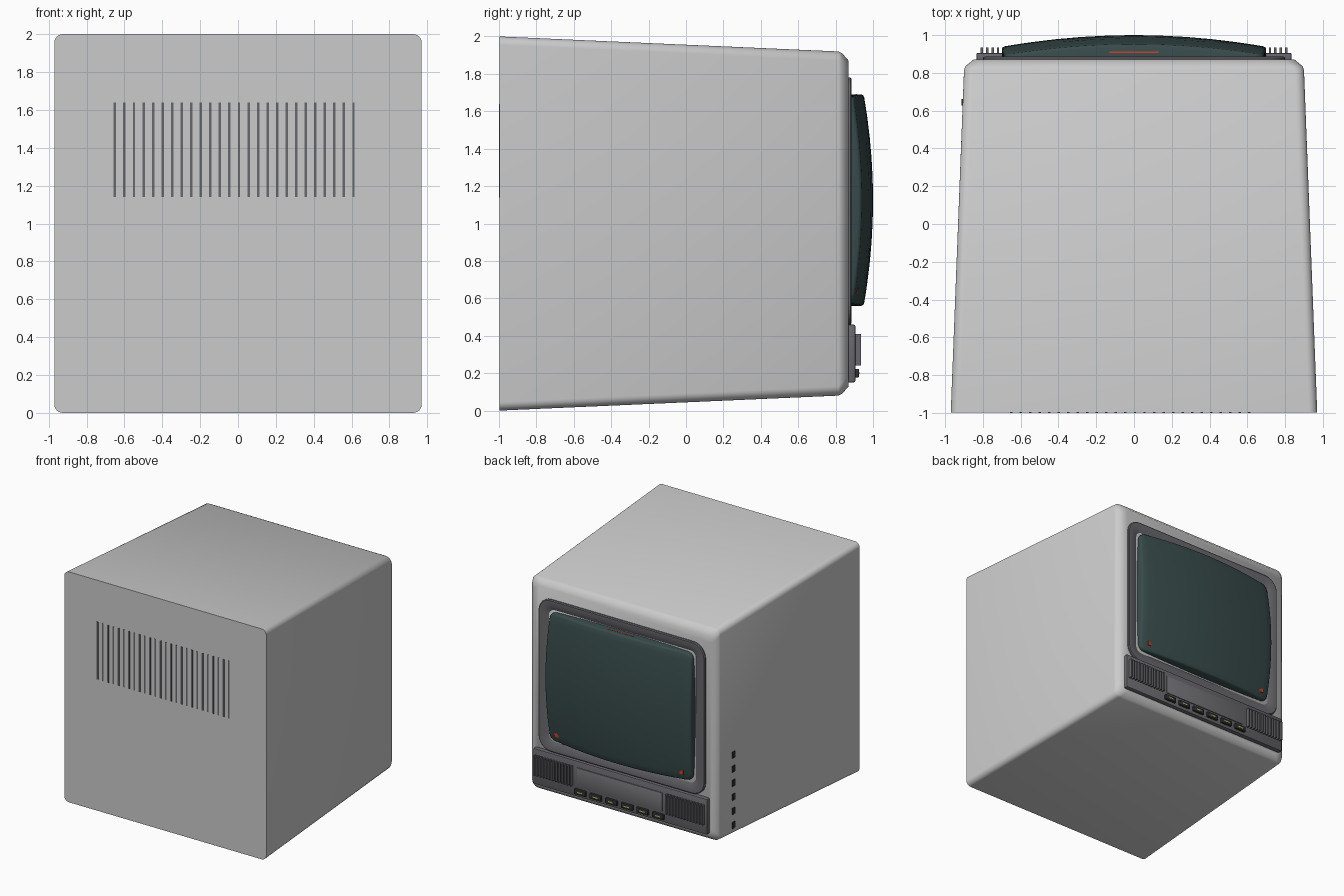
import bpy, bmesh, math

if "Cube" in bpy.data.objects:
    bpy.data.objects.remove(bpy.data.objects["Cube"])


def material(name, color):
    m = bpy.data.materials.new(name)
    m.diffuse_color = (*color, 1)
    m.use_nodes = True
    m.node_tree.nodes["Principled BSDF"].inputs["Base Color"].default_value = m.diffuse_color
    return m


GLASS = material("dark_glass", (0.04, 0.07, 0.07))
TRIM = material("trim_grey", (0.14, 0.14, 0.155))
PLATE = material("plate_grey", (0.17, 0.17, 0.185))
BLACK = material("black", (0.03, 0.03, 0.035))
RED = material("red", (0.6, 0.05, 0.02))
YELLOW = material("yellow", (0.5, 0.45, 0.1))


def finish(name, bm, mat=None, angle=35):
    bmesh.ops.recalc_face_normals(bm, faces=bm.faces)
    me = bpy.data.meshes.new(name)
    bm.to_mesh(me)
    bm.free()
    ob = bpy.data.objects.new(name, me)
    bpy.context.collection.objects.link(ob)
    if mat:
        me.materials.append(mat)
    bpy.ops.object.select_all(action='DESELECT')
    ob.select_set(True)
    bpy.context.view_layer.objects.active = ob
    bpy.ops.object.shade_smooth_by_angle(angle=math.radians(angle))
    return ob


def rounded_rect(hx, hz, r, arc=6, side=1):
    """Outline in x and z, centred on the origin, sides split into pieces."""
    corners = []
    for k, (sx, sz) in enumerate([(1, 1), (-1, 1), (-1, -1), (1, -1)]):
        corners.append([(sx * (hx - r) + r * math.cos(a), sz * (hz - r) + r * math.sin(a))
                        for a in [(k + i / arc) * math.pi / 2 for i in range(arc + 1)]])
    pts = []
    for k in range(4):
        pts += corners[k]
        (x0, z0), (x1, z1) = corners[k][-1], corners[(k + 1) % 4][0]
        pts += [(x0 + (x1 - x0) * i / side, z0 + (z1 - z0) * i / side) for i in range(1, side)]
    return pts


def loft(rings, cap=True, loop=False):
    bm = bmesh.new()
    rows = [[bm.verts.new(p) for p in ring] for ring in rings]
    n = len(rows[0])
    pairs = list(zip(rows, rows[1:])) + ([(rows[-1], rows[0])] if loop else [])
    for a, b in pairs:
        for i in range(n):
            j = (i + 1) % n
            bm.faces.new((a[i], a[j], b[j], b[i]))
    if cap:
        bm.faces.new(rows[0])
        bm.faces.new(rows[-1])
    return bm


def ring(hx, hz, r, y, zc):
    return [(x, y, z + zc) for x, z in rounded_rect(hx, hz, r)]


def boxes(name, specs, mat, bevel=0.0):
    """One object from boxes given as (centre, size)."""
    bm = bmesh.new()
    for c, s in specs:
        for v in bmesh.ops.create_cube(bm, size=1)["verts"]:
            v.co = [c[i] + v.co[i] * s[i] for i in range(3)]
    if bevel:
        bmesh.ops.bevel(bm, geom=bm.edges[:], offset=bevel, segments=2, affect='EDGES', profile=0.5)
    return finish(name, bm, mat)


# tapered cabinet with a chamfered screen side
finish("cabinet", loft([ring(0.97, 1.0, 0.045, -1.0 + 0.003, 1.0),
                        ring(0.90, 0.92, 0.05, 0.815, 1.0),
                        ring(0.893, 0.91, 0.06, 0.835, 1.0),
                        ring(0.85, 0.87, 0.06, 0.87, 1.0)]), None, 40)

# vent slots on the flat face
boxes("vent_slots", [((-0.65 + 0.0504 * i, -0.998, 1.39), (0.013, 0.004, 0.5))
                     for i in range(26)], TRIM)

# screen surround
finish("screen_surround", loft([ring(0.80, 0.66, 0.12, 0.86, 1.12),
                                ring(0.80, 0.66, 0.12, 0.88, 1.12),
                                ring(0.792, 0.652, 0.112, 0.886, 1.12),
                                ring(0.755, 0.615, 0.09, 0.886, 1.12),
                                ring(0.715, 0.58, 0.06, 0.873, 1.12),
                                ring(0.68, 0.55, 0.05, 0.86, 1.12)], cap=False, loop=True), TRIM)

# domed glass tube face with bowed sides
SX, SZ, ZC = 0.70, 0.565, 1.125
outline = rounded_rect(SX, SZ, 0.05, 5, 12)


def dome(s, drop=0.0, back=None):
    pts = []
    for x, z in outline:
        u, v = x / SX, z / SZ
        x, z = s * x * (1 - 0.025 * v * v), s * z * (1 - 0.025 * u * u)
        y = 1.0 - 0.062 * (x / SX) ** 2 - 0.05 * (z / SZ) ** 2 - drop
        pts.append((x, y if back is None else back, z + ZC))
    return pts


finish("screen", loft([dome(s) for s in (0.02, 0.2, 0.4, 0.6, 0.8, 0.9, 0.975)]
                      + [dome(0.993, 0.004), dome(1.0, 0.014), dome(1.0, 0, 0.868)]), GLASS, 50)

# small red marks at the screen edge
marks = [((sx * 0.60, 0.914, 0.64), (0.035, 0.012, 0.035)) for sx in (-1, 1)]
boxes("screen_marks", marks + [((0, 0.909, 1.685), (0.26, 0.008, 0.013))], RED)

# control panel below the screen
boxes("control_panel", [((0, 0.882, 0.305), (1.67, 0.048, 0.31))], TRIM, 0.01)
boxes("centre_plate", [((0, 0.908, 0.325), (0.82, 0.012, 0.16))], PLATE, 0.003)

# speaker ribs on both ends
boxes("speaker_ribs", [((sx * (0.807 - 0.029 * i), 0.919, 0.325), (0.013, 0.032, 0.17))
                       for sx in (-1, 1) for i in range(13)], TRIM)

# row of push buttons with a pale inset on each
xs = [-0.375 + 0.15 * i for i in range(6)]
boxes("push_buttons", [((x, 0.913, 0.2), (0.11, 0.026, 0.045)) for x in xs], BLACK, 0.005)
boxes("button_insets", [((x, 0.926, 0.2), (0.05, 0.002, 0.01)) for x in xs], YELLOW)

# adjustment sockets along one side
boxes("side_sockets", [((-0.907, 0.645, 0.16 + 0.122 * i), (0.012, 0.035, 0.055))
                       for i in range(6)], BLACK)
